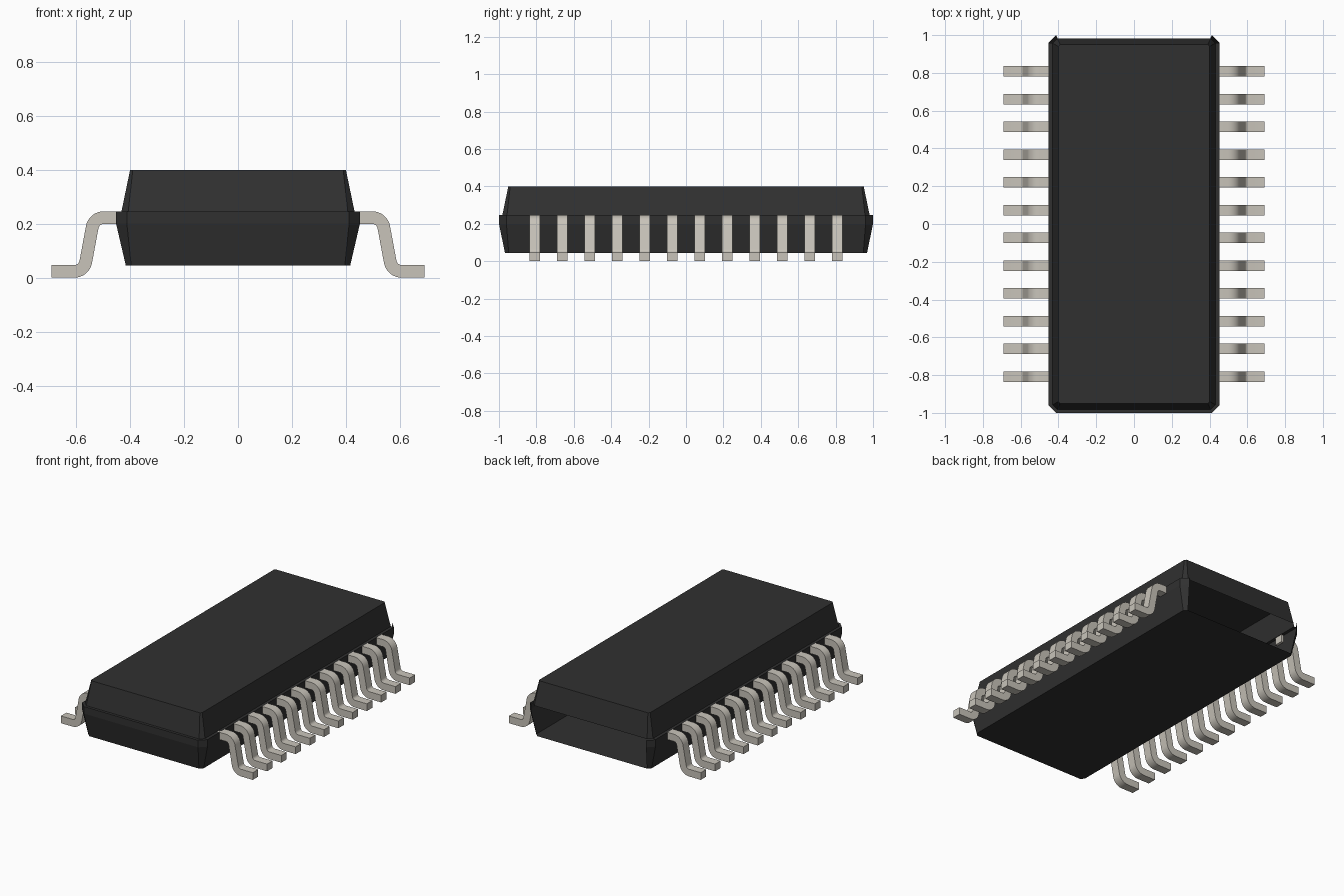
import bpy, bmesh, math
from mathutils import Vector

if "Cube" in bpy.data.objects:
    bpy.data.objects.remove(bpy.data.objects["Cube"], do_unlink=True)


def material(name, rgb):
    m = bpy.data.materials.new(name)
    m.use_nodes = True
    m.diffuse_color = (*rgb, 1)
    bsdf = m.node_tree.nodes["Principled BSDF"]
    bsdf.inputs["Base Color"].default_value = (*rgb, 1)
    bsdf.inputs["Roughness"].default_value = 0.6
    return m


black_plastic = material("black_plastic", (0.03, 0.03, 0.03))
tinned_metal = material("tinned_metal", (0.58, 0.55, 0.49))


def finish(bm, name, mat):
    mesh = bpy.data.meshes.new(name)
    bm.to_mesh(mesh)
    bm.free()
    mesh.materials.append(mat)
    ob = bpy.data.objects.new(name, mesh)
    bpy.context.collection.objects.link(ob)
    return ob


# Rectangle with chamfered corners, counter-clockwise from the front edge
def ring(bm, hx, hy, c, z):
    pts = [(-hx + c, -hy), (hx - c, -hy), (hx, -hy + c), (hx, hy - c),
           (hx - c, hy), (-hx + c, hy), (-hx, hy - c), (-hx, -hy + c)]
    return [bm.verts.new((x, y, z)) for x, y in pts]


# Wall between two rings, leaving out the listed sides (4 = back, 3 and 5 = back chamfers)
def skin(bm, low, high, skip=()):
    for i in range(8):
        if i not in skip:
            j = (i + 1) % 8
            bm.faces.new((low[i], low[j], high[j], high[i]))


# Lower shell: floor, tapered wall, straight band and narrow ledge, open at the back
bm = bmesh.new()
floor = ring(bm, 0.416, 0.968, 0.02, 0.045)
band_low = ring(bm, 0.452, 1.0, 0.04, 0.2)
band_high = ring(bm, 0.452, 1.0, 0.04, 0.246)
ledge = ring(bm, 0.432, 0.982, 0.025, 0.246)
bm.faces.new(floor[::-1])
skin(bm, floor, band_low, (4,))
skin(bm, band_low, band_high, (4,))
skin(bm, band_high, ledge, (3, 4, 5))
finish(bm, "lower_shell", black_plastic)

# Upper shell: tapered wall and flat top, hollow underneath
bm = bmesh.new()
seam = ring(bm, 0.432, 0.982, 0.025, 0.246)
top = ring(bm, 0.40, 0.95, 0.01, 0.40)
skin(bm, seam, top)
bm.faces.new(top)
finish(bm, "upper_shell", black_plastic)


# Round the inner corners of a path with tangent arcs
def rounded(path, radius, steps=8):
    out = [path[0]]
    for a, b, c in zip(path, path[1:], path[2:]):
        u, v = (b - a).normalized(), (c - b).normalized()
        turn = u.angle_signed(v)  # positive when clockwise
        start = b - u * radius * math.tan(abs(turn) / 2)
        side = Vector((u.y, -u.x)) * math.copysign(1, turn)
        centre = start + side * radius
        for k in range(steps + 1):
            t = abs(turn) * k / steps
            out.append(centre - side * radius * math.cos(t) + u * radius * math.sin(t))
    return out + [path[-1]]


# Gull-wing lead outline: centre line offset to both sides
HALF_T, HALF_W = 0.0235, 0.028
line = rounded([Vector(p) for p in
                ((0.435, 0.2225), (0.534, 0.2225), (0.571, 0.0235), (0.692, 0.0235))], 0.043)
upper, lower = [], []
for i, p in enumerate(line):
    d = (line[min(i + 1, len(line) - 1)] - line[max(i - 1, 0)]).normalized()
    if i in (0, 1):
        d = Vector((1, 0))
    if i >= len(line) - 2:
        d = Vector((1, 0))
    n = Vector((-d.y, d.x)) * HALF_T
    upper.append(p + n)
    lower.append(p - n)

bm = bmesh.new()
rows = [[bm.verts.new((q.x, y, q.y)) for q, y in
         ((u, -HALF_W), (u, HALF_W), (l, HALF_W), (l, -HALF_W))]
        for u, l in zip(upper, lower)]
for r, s in zip(rows, rows[1:]):
    for k in range(4):
        bm.faces.new((r[k], r[(k + 1) % 4], s[(k + 1) % 4], s[k]))
bm.faces.new(rows[0])
bm.faces.new(rows[-1][::-1])
bmesh.ops.recalc_face_normals(bm, faces=bm.faces)
lead = finish(bm, "left_lead_1", tinned_metal)
bpy.ops.object.select_all(action='DESELECT')
lead.select_set(True)
bpy.context.view_layer.objects.active = lead
bpy.ops.object.shade_smooth_by_angle(angle=math.radians(35))

# Twelve leads along each long side
COUNT, REACH = 12, 0.808
for side, turn in (("left", 0), ("right", math.pi)):
    for i in range(COUNT):
        ob = lead
        if side == "right" or i > 0:
            ob = lead.copy()
            ob.name = f"{side}_lead_{i + 1}"
            bpy.context.collection.objects.link(ob)
        ob.location.y = -REACH + 2 * REACH * i / (COUNT - 1)
        ob.rotation_euler.z = turn
